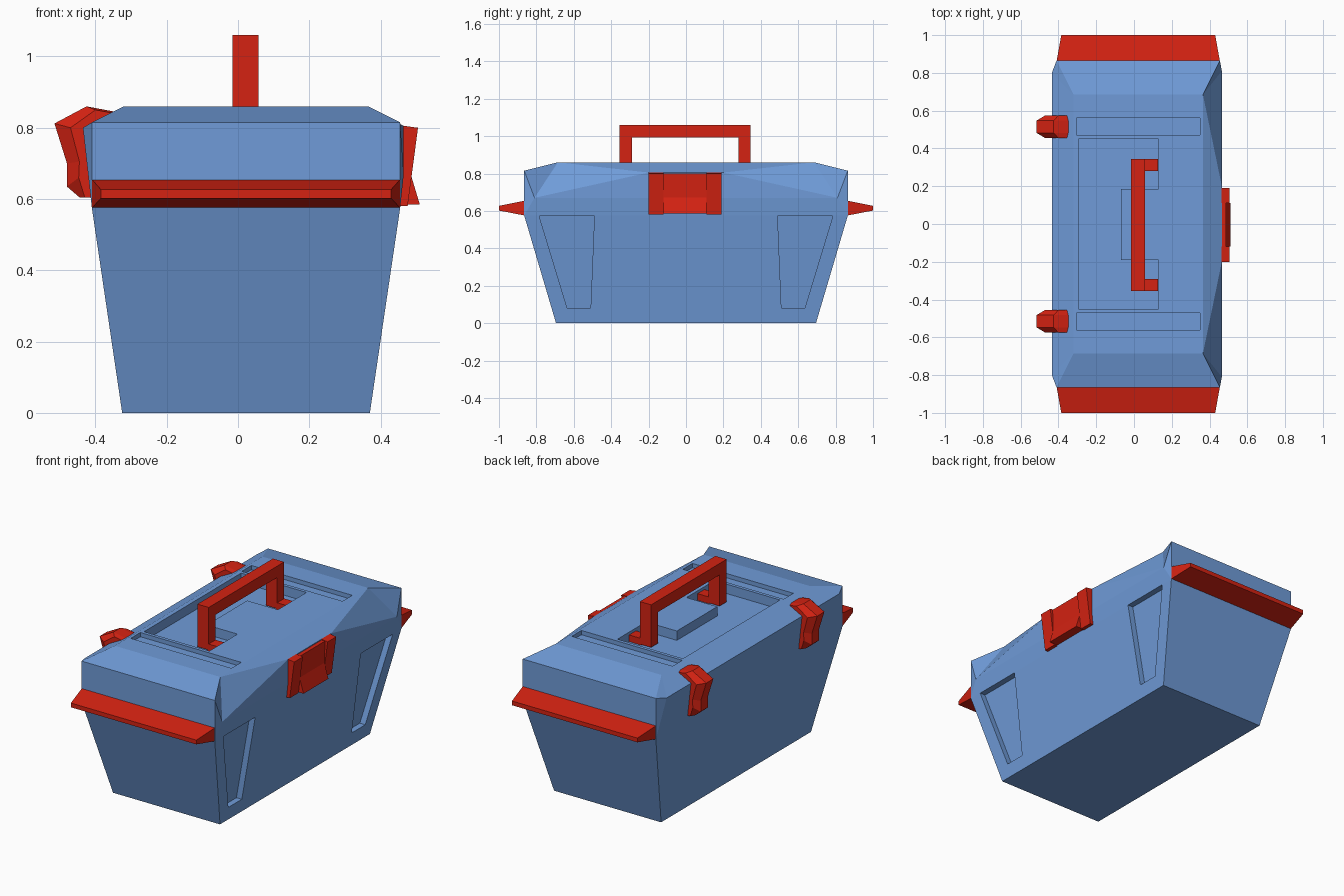
import bpy, bmesh

if "Cube" in bpy.data.objects:
    bpy.data.objects.remove(bpy.data.objects["Cube"])


def material(name, color):
    m = bpy.data.materials.new(name)
    m.diffuse_color = color
    m.use_nodes = True
    m.node_tree.nodes["Principled BSDF"].inputs["Base Color"].default_value = m.diffuse_color
    return m


BLUE = material("blue_plastic", (0.16, 0.33, 0.69, 1))
RED = material("red_plastic", (0.66, 0.016, 0.006, 1))


def make(name, verts, faces, mat):
    bm = bmesh.new()
    vs = [bm.verts.new(v) for v in verts]
    for f in faces:
        bm.faces.new([vs[i] for i in f])
    bmesh.ops.recalc_face_normals(bm, faces=bm.faces)
    me = bpy.data.meshes.new(name)
    bm.to_mesh(me)
    bm.free()
    ob = bpy.data.objects.new(name, me)
    bpy.context.collection.objects.link(ob)
    me.materials.append(mat)
    return ob


def loft(name, sections, mat):
    """Join matching point loops into a closed solid."""
    n = len(sections[0])
    verts = [p for s in sections for p in s]
    faces = [list(range(n)), list(range(len(verts) - n, len(verts)))]
    for k in range(len(sections) - 1):
        for i in range(n):
            a, b = k * n + i, k * n + (i + 1) % n
            faces.append([a, b, b + n, a + n])
    return make(name, verts, faces, mat)


def along_y(name, profile, y0, y1, mat):
    return loft(name, [[(x, y, z) for x, z in profile] for y in (y0, y1)], mat)


def along_z(name, outline, z0, z1, mat):
    return loft(name, [[(x, y, z) for x, y in outline] for z in (z0, z1)], mat)


# Box shell: tapered body with faceted lid, mirrored across y
half = {
    "b0": (-.325, .695, 0), "b1": (.37, .695, 0),
    "m0": (-.41, .865, .575), "m1": (.455, .865, .575),
    "e0": (-.41, .865, .815), "e1": (.455, .865, .815),
    "t0": (-.32, .685, .86), "t1": (.365, .685, .86),
    "L": (-.435, .80, .80), "C": (.465, .81, .67), "B": (.465, .20, .805),
}
keys = list(half)
N = len(keys)
verts = [(x, s * y, z) for s in (1, -1) for x, y, z in half.values()]
end_faces = ["b0 b1 m1 m0", "m0 m1 e1 e0", "e0 e1 t1 t0", "e0 t0 L",
             "e0 L m0", "e1 m1 C", "t1 e1 C", "t1 C B"]
faces = [[keys.index(k) + o for k in f.split()] for f in end_faces for o in (0, N)]
for pair in ["b0 b1", "t0 t1", "t0 L", "L m0", "m0 b0", "b1 m1", "m1 C", "C B", "B t1"]:
    a, b = (keys.index(k) for k in pair.split())
    faces.append([a, b, b + N, a + N])
shell = make("box_shell", verts, faces, BLUE)

# Cutters: lid tray with raised block, lid slots, tapered side pockets
tray = [(-.295, -.45), (.13, -.45), (.13, -.19), (-.07, -.19),
        (-.07, .185), (.13, .185), (.13, .45), (-.295, .45)]
cutters = [along_z("tray_cutter", tray, .805, .95, BLUE)]
for s in (1, -1):
    slot = [(-.305, s * .47), (.35, s * .47), (.35, s * .56), (-.305, s * .56)]
    cutters.append(along_z("slot_cutter", slot, .835, .95, BLUE))
    pocket = [(.785, .573), (.635, .08), (.51, .08), (.49, .573)]
    cutters.append(loft("pocket_cutter",
                        [[(.37 + .148 * z + d, s * y, z) for y, z in pocket]
                         for d in (-.035, .1)], BLUE))
for c in cutters:
    c.hide_render = True
    mod = shell.modifiers.new("cut", "BOOLEAN")
    mod.operation = "DIFFERENCE"
    mod.solver = "EXACT"
    mod.object = c
dg = bpy.context.evaluated_depsgraph_get()
cut_mesh = bpy.data.meshes.new_from_object(shell.evaluated_get(dg))
shell.modifiers.clear()
shell.data = cut_mesh
for c in cutters:
    bpy.data.objects.remove(c)

# Carry handle: one arch swept in x, with feet lying in the tray
arch = [(-.355, .81), (-.355, 1.06), (.345, 1.06), (.345, .81),
        (.28, .81), (.28, .993), (-.29, .993), (-.29, .81)]
loft("carry_handle", [[(x, y, z) for y, z in arch] for x in (-.015, .058)], RED)
for side, y0, y1 in (("front", -.355, -.29), ("back", .28, .345)):
    along_y("handle_foot_" + side,
            [(.05, .806), (.128, .806), (.128, .845), (.05, .845)], y0, y1, RED)

# End grips: tapered ledges on both short sides
for side, s in (("front", -1), ("back", 1)):
    loft("end_grip_" + side, [
        [(-.41, s * .86, .575), (.455, s * .86, .575),
         (.455, s * .86, .655), (-.41, s * .86, .655)],
        [(-.385, s, .602), (.43, s, .602), (.43, s, .627), (-.385, s, .627)]], RED)

# Wide latch: two flanges and a kinked centre plate
flange = [(.45, .80), (.462, .806), (.505, .80), (.476, .58), (.45, .58)]
plate = [(.45, .80), (.488, .80), (.484, .672), (.51, .585), (.45, .585)]
along_y("latch_flange_front", flange, -.20, -.12, RED)
along_y("latch_flange_back", flange, .11, .19, RED)
along_y("latch_plate", plate, -.12, .11, RED)

# Hinge clips: faceted, narrower on the outer face
outer = [(-.345, .845), (-.425, .86), (-.515, .812), (-.48, .70),
         (-.48, .635), (-.445, .605), (-.405, .605), (-.41, .79)]
inner = [(-.345, .84), (-.40, .85), (-.47, .80), (-.445, .705),
         (-.447, .66), (-.43, .605), (-.405, .605), (-.41, .79)]
for side, s in (("front", -1), ("back", 1)):
    loft("hinge_clip_" + side,
         [[(x, s * .515 + d, z) for x, z in prof]
          for d, prof in ((-.06, inner), (-.033, outer), (.033, outer), (.06, inner))], RED)
